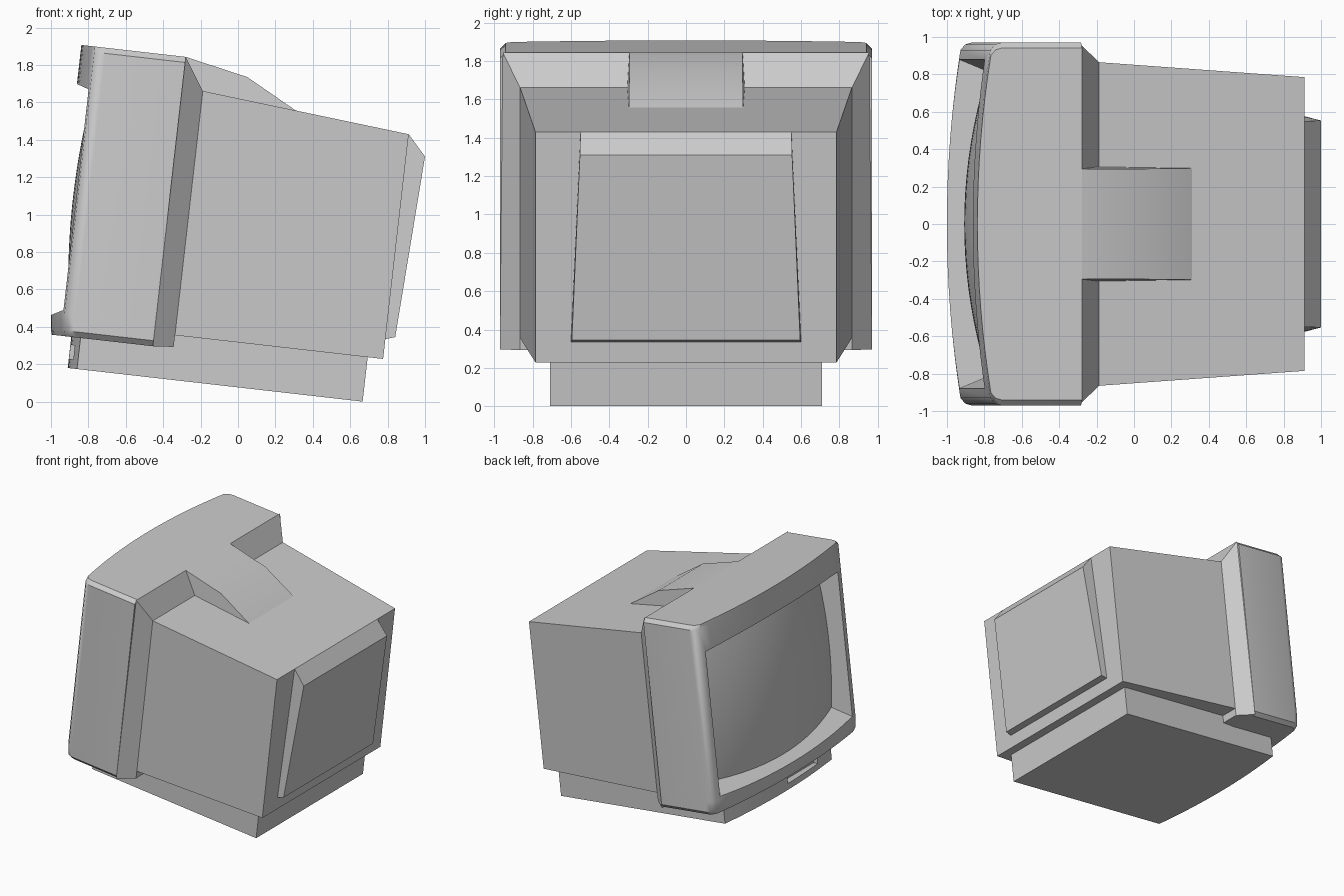
import bpy, bmesh, math
from mathutils import Matrix

if "Cube" in bpy.data.objects:
    bpy.data.objects.remove(bpy.data.objects["Cube"])

# Everything is drawn in upright (depth u, width y, height v), then tilted back
TILT = Matrix.Rotation(math.radians(6.5), 3, 'Y')


def finish(name, bm, smooth=None):
    bmesh.ops.recalc_face_normals(bm, faces=bm.faces)
    bmesh.ops.rotate(bm, verts=bm.verts, matrix=TILT)
    me = bpy.data.meshes.new(name)
    bm.to_mesh(me)
    bm.free()
    ob = bpy.data.objects.new(name, me)
    bpy.context.collection.objects.link(ob)
    if smooth:
        activate(ob)
        bpy.ops.object.shade_smooth_by_angle(angle=math.radians(smooth))
    return ob


def activate(ob):
    bpy.ops.object.select_all(action='DESELECT')
    ob.select_set(True)
    bpy.context.view_layer.objects.active = ob


def loft(name, rings, smooth=None):
    """Closed solid through rings with equal point counts."""
    bm = bmesh.new()
    loops = [[bm.verts.new(p) for p in r] for r in rings]
    n = len(loops[0])
    for a, b in zip(loops, loops[1:]):
        for i in range(n):
            j = (i + 1) % n
            bm.faces.new((a[i], a[j], b[j], b[i]))
    bm.faces.new(loops[0])
    bm.faces.new(loops[-1])
    return finish(name, bm, smooth)


def prism(name, pts, yc=0, smooth=None):
    """Side profile of (u, v, half width), mirrored in y."""
    return loft(name, [[(u, yc + s * w, v) for u, v, w in pts] for s in (-1, 1)], smooth)


def cut(ob, cutter):
    mod = ob.modifiers.new("cut", 'BOOLEAN')
    mod.object, mod.solver = cutter, 'EXACT'
    activate(ob)
    bpy.ops.object.modifier_apply(modifier=mod.name)
    bpy.data.objects.remove(cutter)


def bowed_plan(centre, edge, half, back, corner, n=16):
    """Plan outline with a bowed front and optional rounded corners."""
    arc = [-half + 2 * half * i / n for i in range(n + 1)]
    pts = [(centre + (edge - centre) * (y / half) ** 2, y) for y in arc]
    right = corner + [(back, corner[-1][1] if corner else half)]
    return pts + right + [(u, -y) for u, y in reversed(right)]


# Front bezel: bowed face, clipped top and bottom corners, tapered screen opening
plan = bowed_plan(-1.048, -0.975, 0.93, -0.486, [(-0.95, 0.96), (-0.915, 0.97)])
levels = [(0.243, 0.97, 0.018), (0.273, 1, 0.01), (0.36, 1, 0), (1.77, 1, 0), (1.80, 0.97, 0)]
bezel = loft("bezel", [[(u + (d if u < -0.9 else 0), y * k, v) for u, y in plan]
                       for v, k, d in levels])
cut(bezel, prism("opening_cutter", [(-1.19, 0.27, 0.97), (-1.19, 1.635, 0.97),
                                    (-0.78, 1.505, 0.79), (-0.78, 0.49, 0.79)]))
activate(bezel)
bpy.ops.object.shade_smooth_by_angle(angle=math.radians(35))

# Bulging screen glass
bm = bmesh.new()
bmesh.ops.create_grid(bm, x_segments=20, y_segments=20, size=1)
for vert in bm.verts:
    a, b = vert.co.x, vert.co.y
    vert.co = (-1.0 + 0.14 * a * a + 0.045 * b * b, -0.86 * a, 0.985 + 0.6 * b)
finish("screen", bm, 40)

# Sloped collar behind the bezel
prism("collar", [(-0.486, 0.243, 0.97), (-0.486, 1.80, 0.955),
                 (-0.375, 1.629, 0.865), (-0.375, 0.252, 0.865)])

# Tapering rear housing
prism("housing", [(-0.40, 0.315, 0.865), (-0.375, 0.315, 0.865), (-0.375, 1.629, 0.865),
                  (0.745, 1.524, 0.785), (0.745, 0.315, 0.785)])

# Raised spine on top, running down into the housing
prism("top_spine", [(-0.50, 1.55, 0.315), (-0.486, 1.80, 0.295), (-0.147, 1.73, 0.295),
                    (0.132, 1.581, 0.298), (0.132, 1.55, 0.30)], smooth=35)

# Raised rear panel
prism("rear_panel", [(0.70, 0.422, 0.60), (0.70, 1.528, 0.55), (0.745, 1.524, 0.55),
                     (0.845, 1.415, 0.553), (0.796, 0.438, 0.595), (0.745, 0.422, 0.60)])

# Base with bowed front and a recessed slot
base_plan = bowed_plan(-0.925, -0.875, 0.71, 0.662, [])
base = loft("base", [[(u, y, v) for u, y in base_plan] for v in (0.076, 0.33)])
cut(base, prism("slot_cutter", [(-1.0, 0.125, 0.215), (-1.0, 0.20, 0.215),
                                (-0.86, 0.20, 0.215), (-0.86, 0.125, 0.215)], yc=-0.28))
